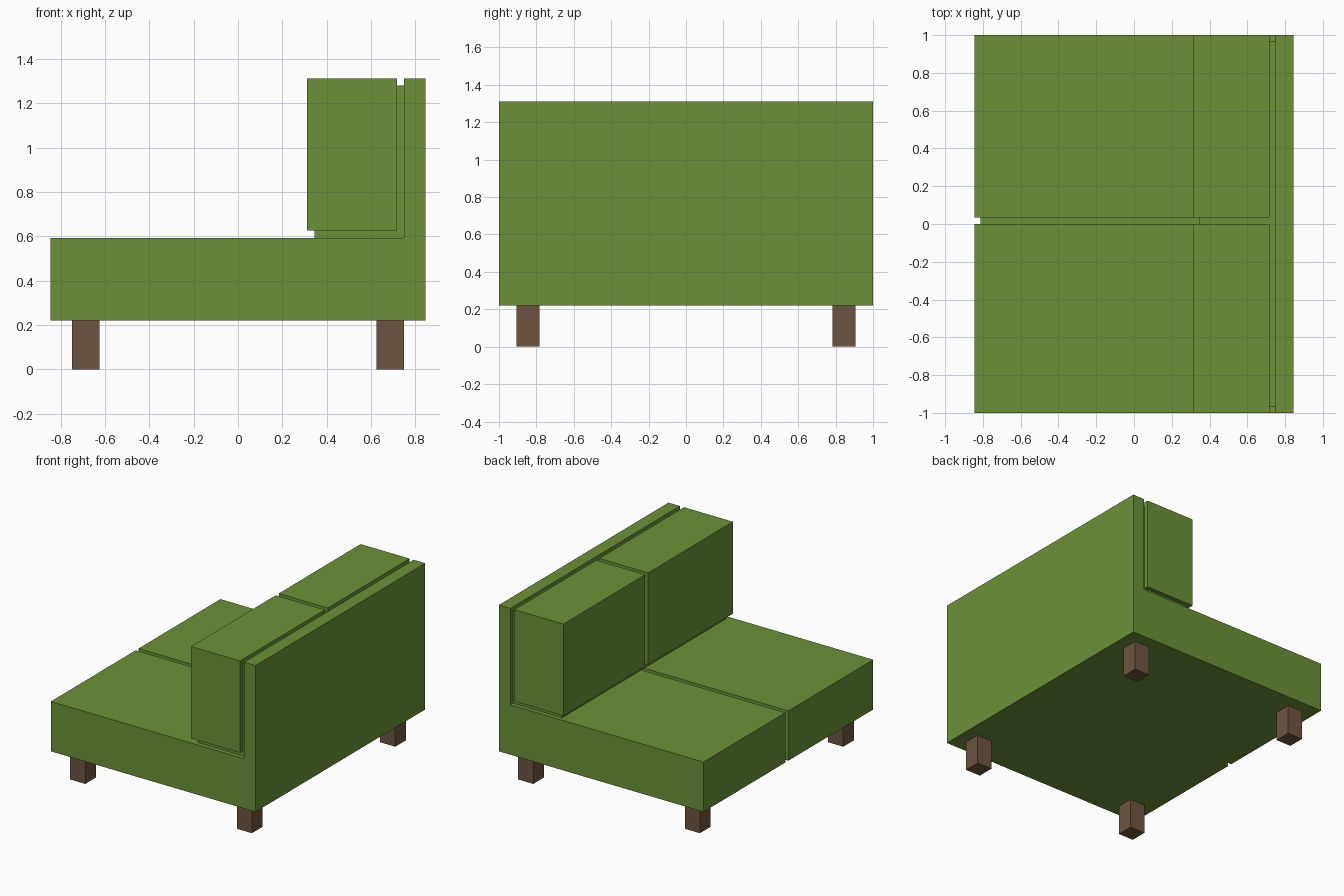
import bpy
import bmesh

cube = bpy.data.objects.get("Cube")
if cube:
    bpy.data.objects.remove(cube, do_unlink=True)


def make_material(name, color):
    mat = bpy.data.materials.new(name)
    mat.use_nodes = True
    mat.diffuse_color = color
    mat.node_tree.nodes["Principled BSDF"].inputs["Base Color"].default_value = color
    return mat


green = make_material("green_fabric", (0.150, 0.284, 0.040, 1))
brown = make_material("brown_wood", (0.156, 0.091, 0.053, 1))


def extrude_profile(name, profile, y0, y1, mat):
    """Extrude an (x, z) outline from y0 to y1."""
    bm = bmesh.new()
    face = bm.faces.new([bm.verts.new((x, y0, z)) for x, z in profile])
    out = bmesh.ops.extrude_face_region(bm, geom=[face])
    verts = [v for v in out["geom"] if isinstance(v, bmesh.types.BMVert)]
    bmesh.ops.translate(bm, verts=verts, vec=(0, y1 - y0, 0))
    bmesh.ops.recalc_face_normals(bm, faces=bm.faces)
    mesh = bpy.data.meshes.new(name)
    bm.to_mesh(mesh)
    bm.free()
    mesh.materials.append(mat)
    obj = bpy.data.objects.new(name, mesh)
    bpy.context.collection.objects.link(obj)
    return obj


def box(name, x0, x1, y0, y1, z0, z1, mat):
    return extrude_profile(name, [(x0, z0), (x1, z0), (x1, z1), (x0, z1)], y0, y1, mat)


FRONT, BACK, BACKREST = -0.845, 0.845, 0.75
BOTTOM, SEAT, TOP = 0.22, 0.592, 1.312
GAP = 0.033
SEAM = (0.0, 0.035)

# L-shaped seat and backrest
frame = extrude_profile("seat_and_backrest", [
    (FRONT, BOTTOM), (BACK, BOTTOM), (BACK, TOP),
    (BACKREST, TOP), (BACKREST, SEAT), (FRONT, SEAT)], -1, 1, green)

# Seam groove over the seat top and down its front edge
cutter = extrude_profile("seam_cutter", [
    (FRONT - 0.1, BOTTOM - 0.1), (FRONT + GAP, BOTTOM - 0.1),
    (FRONT + GAP, SEAT - GAP), (BACKREST - 0.01, SEAT - GAP),
    (BACKREST - 0.01, SEAT + 0.1), (FRONT - 0.1, SEAT + 0.1)], *SEAM, green)
cutter.hide_render = True
mod = frame.modifiers.new("seam", 'BOOLEAN')
mod.operation = 'DIFFERENCE'
mod.solver = 'EXACT'
mod.object = cutter
bpy.context.view_layer.objects.active = frame
bpy.ops.object.modifier_apply(modifier=mod.name)
bpy.data.objects.remove(cutter, do_unlink=True)

# Recessed core behind and between the back cushions
box("back_cushion_core", 0.312 + GAP, BACKREST, -0.967, 0.967, SEAT, TOP - 0.03, green)

# Two back cushions
for name, y0, y1 in (("right_back_cushion", -1, SEAM[0]), ("left_back_cushion", SEAM[1], 1)):
    box(name, 0.312, 0.717, y0, y1, 0.627, TOP, green)

# Four square legs
for end, cx in (("front", -0.688), ("back", 0.688)):
    for side, cy in (("right", -0.845), ("left", 0.845)):
        box(f"{end}_{side}_leg", cx - 0.062, cx + 0.062, cy - 0.062, cy + 0.062,
            0, BOTTOM, brown)
